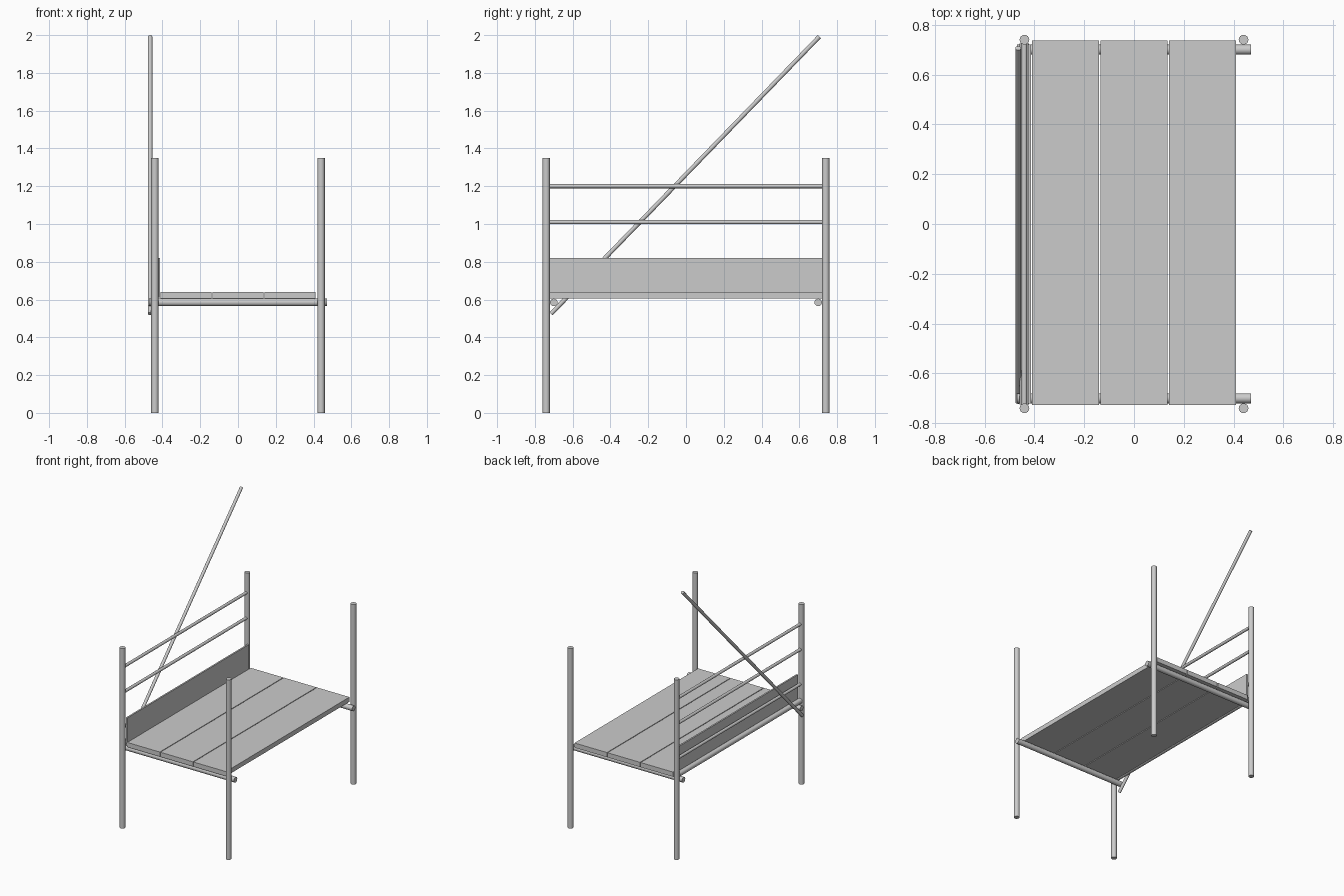
import bpy
from mathutils import Vector

if "Cube" in bpy.data.objects:
    bpy.data.objects.remove(bpy.data.objects["Cube"])


def tube(name, a, b, r, sides=16):
    a, b = Vector(a), Vector(b)
    d = b - a
    bpy.ops.mesh.primitive_cylinder_add(vertices=sides, radius=r, depth=d.length,
                                        location=(a + b) / 2)
    o = bpy.context.object
    o.name = name
    o.rotation_euler = d.to_track_quat('Z', 'Y').to_euler()
    bpy.ops.object.shade_smooth_by_angle()
    return o


def box(name, lo, hi):
    lo, hi = Vector(lo), Vector(hi)
    bpy.ops.mesh.primitive_cube_add(size=1, location=(lo + hi) / 2)
    o = bpy.context.object
    o.name = name
    o.scale = hi - lo
    return o


# Upright posts
for sx, xn in ((-1, "left"), (1, "right")):
    for sy, yn in ((-1, "front"), (1, "back")):
        tube(f"{yn}_{xn}_post", (sx * 0.44, sy * 0.74, 0), (sx * 0.44, sy * 0.74, 1.35), 0.0195)

# Cross tubes carrying the deck
for sy, yn in ((-1, "front"), (1, "back")):
    tube(f"{yn}_cross_tube", (-0.47, sy * 0.70, 0.585), (0.47, sy * 0.70, 0.585), 0.02)

# Deck planks
for i in (-1, 0, 1):
    x = i * 0.2745
    box("deck_plank", (x - 0.1345, -0.727, 0.605), (x + 0.1345, 0.737, 0.64))

# Toe board along the left side
box("toe_board", (-0.426, -0.72, 0.61), (-0.414, 0.72, 0.82))

# Guard rails, and the tubes behind the toe board
for name, z, r in (("top_guard_rail", 1.2, 0.011), ("middle_guard_rail", 1.01, 0.011),
                   ("toe_board_rail", 0.75, 0.011), ("ledger_tube", 0.626, 0.019)):
    tube(name, (-0.44, -0.724, z), (-0.44, 0.724, z), r)

# Diagonal brace outside the left posts
tube("diagonal_brace", (-0.465, -0.714, 0.525), (-0.465, 0.706, 1.992), 0.0115)
